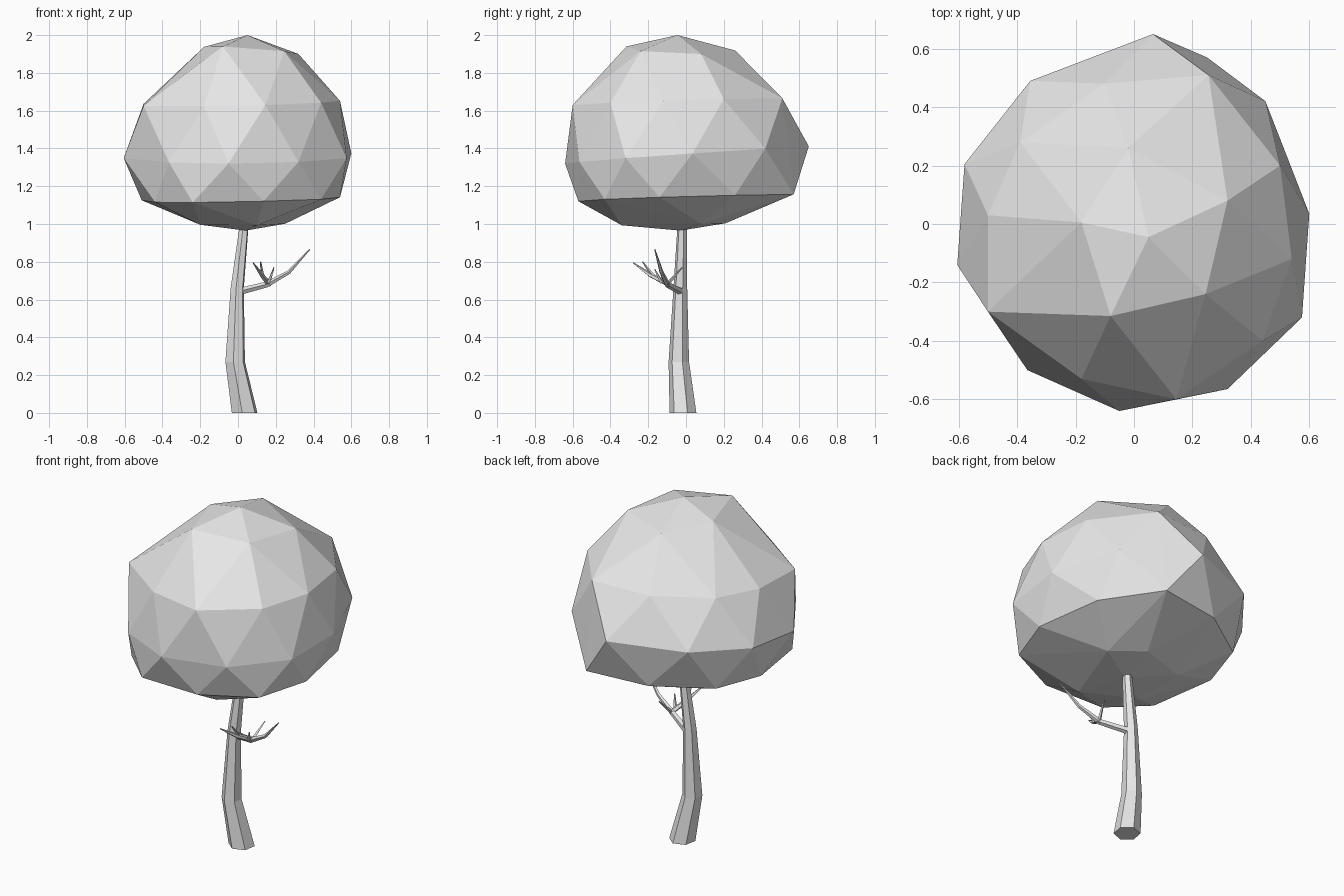
import bpy
import bmesh
from math import cos, sin, radians, tau
from mathutils import Vector

default_cube = bpy.data.objects.get("Cube")
if default_cube:
    bpy.data.objects.remove(default_cube, do_unlink=True)


def make_material(name, colour):
    material = bpy.data.materials.new(name)
    material.use_nodes = True
    material.diffuse_color = colour
    shader = next(n for n in material.node_tree.nodes if n.type == 'BSDF_PRINCIPLED')
    shader.inputs["Base Color"].default_value = colour
    return material


GREY = make_material("light_grey", (0.8, 0.8, 0.8, 1))


def finish(name, bm):
    """Turn a bmesh into a flat shaded object."""
    bmesh.ops.recalc_face_normals(bm, faces=bm.faces)
    mesh = bpy.data.meshes.new(name)
    bm.to_mesh(mesh)
    bm.free()
    mesh.materials.append(GREY)
    obj = bpy.data.objects.new(name, mesh)
    bpy.context.collection.objects.link(obj)
    return obj


def make_limb(name, path, radii, sides, phase=0, level=False):
    """Sweep a tapering polygon along a path; level keeps the rings horizontal."""
    bm = bmesh.new()
    points = [Vector(p) for p in path]
    rings = []
    for i, (point, radius) in enumerate(zip(points, radii)):
        along = points[min(i + 1, len(points) - 1)] - points[max(i - 1, 0)]
        if level:
            u, v = Vector((1, 0, 0)), Vector((0, 1, 0))
        else:
            u = along.cross(Vector((0, 0, 1))).normalized()
            v = along.cross(u).normalized()
        ring = []
        for k in range(sides):
            angle = radians(phase) + tau * k / sides
            ring.append(bm.verts.new(point + radius * (cos(angle) * u + sin(angle) * v)))
        rings.append(ring)
    for low, high in zip(rings, rings[1:]):
        for k in range(sides):
            n = (k + 1) % sides
            bm.faces.new((low[k], low[n], high[n], high[k]))
    bm.faces.new(rings[0])
    bm.faces.new(rings[-1])
    return finish(name, bm)


def make_crown(name, bottom, top, sections):
    """Wrap faceted skin around slightly tilted cross-sections."""
    bm = bmesh.new()
    bm.verts.new(bottom)
    bm.verts.new(top)
    for height, tilt_x, tilt_y, outline in sections:
        for x, y in outline:
            bm.verts.new((x, y, height + tilt_x * x + tilt_y * y))
    hull = bmesh.ops.convex_hull(bm, input=bm.verts)
    unused = {g for g in hull["geom_interior"] + hull["geom_unused"]
              if isinstance(g, bmesh.types.BMVert)}
    bmesh.ops.delete(bm, geom=list(unused), context='VERTS')
    return finish(name, bm)


# Trunk: six-sided, leaning and tapering into the crown
make_limb("trunk",
          [(.035, -.016, 0), (-.015, -.038, .27), (-.004, -.03, .66), (.033, -.02, 1)],
          [.072, .055, .037, .025], 6, phase=20, level=True)

# Side branch with its fork and twigs
make_limb("branch",
          [(.0, -.02, .64), (.155, -.1, .68), (.27, -.13, .745), (.38, -.165, .865)],
          [.02, .016, .011, .003], 5)
make_limb("branch_fork",
          [(.165, -.09, .68), (.125, -.19, .73), (.08, -.28, .795)],
          [.015, .012, .003], 5)
TWIGS = {
    "twig_upper": [(.13, -.17, .72), (.12, -.23, .8)],
    "twig_inner": [(.16, -.1, .68), (.19, -.02, .77)],
    "twig_lower": [(.16, -.13, .69), (.19, -.165, .76)],
}
for twig_name, twig_path in TWIGS.items():
    make_limb(twig_name, twig_path, [.011, .003], 4)

# Crown: faceted ball, cross-sections listed from the bottom up
UNDERSIDE = [(.25, .08), (.1, -.34), (-.2, -.2), (-.2, .12), (.08, .21)]
LOWER = [(.44, -.43), (.135, -.57), (-.24, -.55), (-.44, -.36), (-.51, .03),
         (-.42, .32), (-.12, .52), (.25, .57), (.47, .26), (.54, -.14)]
WIDEST = [(.065, .65), (.45, .42), (.6, .035), (.575, -.32), (.32, -.565),
          (-.05, -.64), (-.365, -.5), (-.605, -.14), (-.58, .205), (-.355, .49)]
UPPER = [(.255, .51), (.5, .2), (.54, -.12), (.44, -.4), (.145, -.6),
         (-.18, -.53), (-.5, -.3), (-.5, .03), (-.39, .28), (-.1, .48)]
SHOULDER = [(-.02, .26), (-.18, .005), (-.08, -.315), (.245, -.24), (.32, .08)]

make_crown("crown", (.04, -.03, .965), (.05, -.045, 2), [
    (1.0, 0, .02, UNDERSIDE),
    (1.135, .02, .03, LOWER),
    (1.365, .01, .07, WIDEST),
    (1.645, .02, .03, UPPER),
    (1.925, -.07, -.03, SHOULDER),
])
